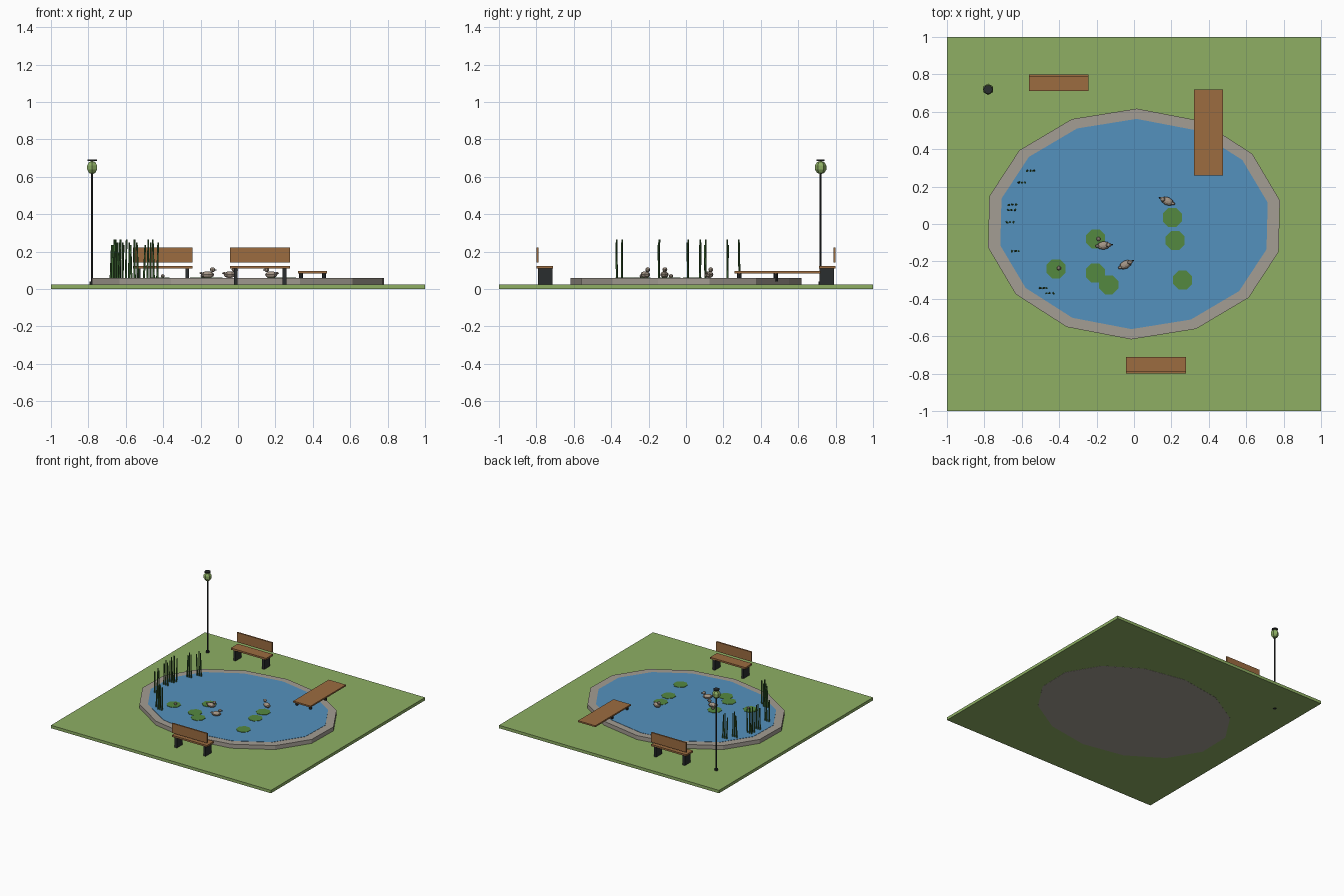
import bpy, bmesh, math, random
from mathutils import Matrix, Vector

if "Cube" in bpy.data.objects:
    bpy.data.objects.remove(bpy.data.objects["Cube"])

random.seed(4)

def mat(name, r, g, b):
    m = bpy.data.materials.new(name)
    lin = [((c / 255 + 0.055) / 1.055) ** 2.4 for c in (r, g, b)]
    m.diffuse_color = (*lin, 1)
    m.use_nodes = True
    m.node_tree.nodes["Principled BSDF"].inputs["Base Color"].default_value = m.diffuse_color
    return m

GRASS = mat("grass green", 142, 175, 100)
STONE = mat("stone grey", 164, 157, 147)
WATER = mat("water blue", 84, 145, 190)
WOOD = mat("bench wood", 156, 108, 64)
METAL = mat("dark metal", 42, 45, 46)
PAD = mat("lily green", 84, 136, 64)
REED = mat("reed green", 62, 104, 52)
DUCK = mat("duck grey brown", 165, 150, 135)

def finish(name, bm, material):
    me = bpy.data.meshes.new(name)
    bm.to_mesh(me)
    bm.free()
    me.materials.append(material)
    ob = bpy.data.objects.new(name, me)
    bpy.context.collection.objects.link(ob)
    return ob

def box(name, lo, hi, material):
    bm = bmesh.new()
    bmesh.ops.create_cube(bm, size=1)
    lo, hi = Vector(lo), Vector(hi)
    bmesh.ops.scale(bm, vec=hi - lo, verts=bm.verts)
    bmesh.ops.translate(bm, vec=(lo + hi) / 2, verts=bm.verts)
    return finish(name, bm, material)

def prism(name, x, y, z0, z1, rx, ry, sides, material, phase=0.0, top=1.0, lean=(0, 0)):
    """Upright elliptical prism; top scales the upper end, lean shifts it."""
    bm = bmesh.new()
    rings = []
    for z, s, k in ((z0, 1, 0), (z1, top, 1)):
        ring = []
        for i in range(sides):
            a = phase + 2 * math.pi * i / sides
            ring.append(bm.verts.new((x + rx * s * math.cos(a) + k * lean[0],
                                      y + ry * s * math.sin(a) + k * lean[1], z)))
        rings.append(ring)
    lower, upper = rings
    bm.faces.new(lower[::-1])
    bm.faces.new(upper)
    for i in range(sides):
        j = (i + 1) % sides
        bm.faces.new((lower[i], lower[j], upper[j], upper[i]))
    return finish(name, bm, material)

def ball(name, center, size, material, segments=8, rings=6, turn=0.0):
    bm = bmesh.new()
    bmesh.ops.create_uvsphere(bm, u_segments=segments, v_segments=rings, radius=1)
    bmesh.ops.scale(bm, vec=size, verts=bm.verts)
    bmesh.ops.rotate(bm, matrix=Matrix.Rotation(turn, 3, 'Z'), verts=bm.verts)
    bmesh.ops.translate(bm, vec=center, verts=bm.verts)
    return finish(name, bm, material)

# Lawn and pond
box("lawn", (-1, -1, 0.001), (1, 1, 0.025), GRASS)
start = math.radians(88.9)
prism("pond_stone", 0, 0, 0, 0.058, 0.797, 0.617, 14, STONE, start)
prism("pond_water", 0, 0, 0.05, 0.06, 0.73, 0.562, 14, WATER, start)

# Jetty
box("jetty_deck", (0.32, 0.26, 0.084), (0.477, 0.72, 0.096), WOOD)
for x in (0.337, 0.46):
    for y in (0.285, 0.48):
        prism("jetty_post", x, y, 0.04, 0.085, 0.011, 0.011, 8, METAL)

# Benches: side = +1 for the back one, -1 for the front one
def bench(x, side):
    def part(name, x0, x1, y0, y1, z0, z1, m):
        ya, yb = sorted((side * y0, side * y1))
        box(name, (x + x0, ya, z0), (x + x1, yb, z1), m)
    part("bench_seat", -0.16, 0.16, 0.71, 0.80, 0.11, 0.124, WOOD)
    part("bench_back", -0.16, 0.16, 0.788, 0.80, 0.143, 0.222, WOOD)
    for s in (-0.13, 0.13):
        part("bench_leg", s - 0.01, s + 0.01, 0.715, 0.79, 0.02, 0.111, METAL)

bench(-0.402, 1)
bench(0.118, -1)

# Lamp
LX, LY = -0.78, 0.72
prism("lamp_base", LX, LY, 0, 0.04, 0.014, 0.014, 6, METAL)
prism("lamp_post", LX, LY, 0.03, 0.688, 0.006, 0.006, 6, METAL)
ball("lamp_lantern", (LX, LY, 0.65), (0.032, 0.032, 0.036), GRASS, 6, 5)
prism("lamp_cap", LX, LY, 0.684, 0.693, 0.025, 0.025, 6, METAL)

# Lily pads, two with a small bud
for x, y in ((-0.417, -0.24), (-0.205, -0.08), (-0.207, -0.262), (-0.135, -0.325),
             (0.26, -0.30), (0.22, -0.088), (0.205, 0.035)):
    prism("lily_pad", x, y, 0.058, 0.063, 0.055, 0.055, 8, PAD, math.pi / 8)
for x, y in ((-0.402, -0.236), (-0.19, -0.08)):
    ball("lily_bud", (x, y, 0.07), (0.012, 0.012, 0.01), DUCK, 6, 4)

# Ducks
def duck(x, y, degrees):
    t = math.radians(degrees)
    def at(d, z):
        return (x + d * math.cos(t), y + d * math.sin(t), z)
    ball("duck_body", at(0, 0.077), (0.036, 0.022, 0.018), DUCK, 8, 6, t)
    ball("duck_tail", at(-0.033, 0.085), (0.012, 0.009, 0.006), DUCK, 6, 4, t)
    ball("duck_head", at(0.027, 0.104), (0.014, 0.013, 0.013), DUCK, 8, 6, t)
    ball("duck_beak", at(0.043, 0.102), (0.008, 0.005, 0.003), METAL, 6, 4, t)

duck(-0.163, -0.115, 5)
duck(-0.045, -0.217, 28)
duck(0.178, 0.122, 157)

# Reeds: small rows of three blades
for x, y in ((-0.552, 0.285), (-0.60, 0.222), (-0.65, 0.103), (-0.655, 0.075),
             (-0.663, 0.01), (-0.635, -0.145), (-0.485, -0.343), (-0.45, -0.37)):
    for i, h in enumerate((0.235, 0.265, 0.25)):
        prism("reed", x + (i - 1) * 0.018, y, 0.05, h, 0.006, 0.006, 5, REED,
              0.3, 0.75, (random.uniform(-0.008, 0.008), random.uniform(-0.004, 0.004)))
